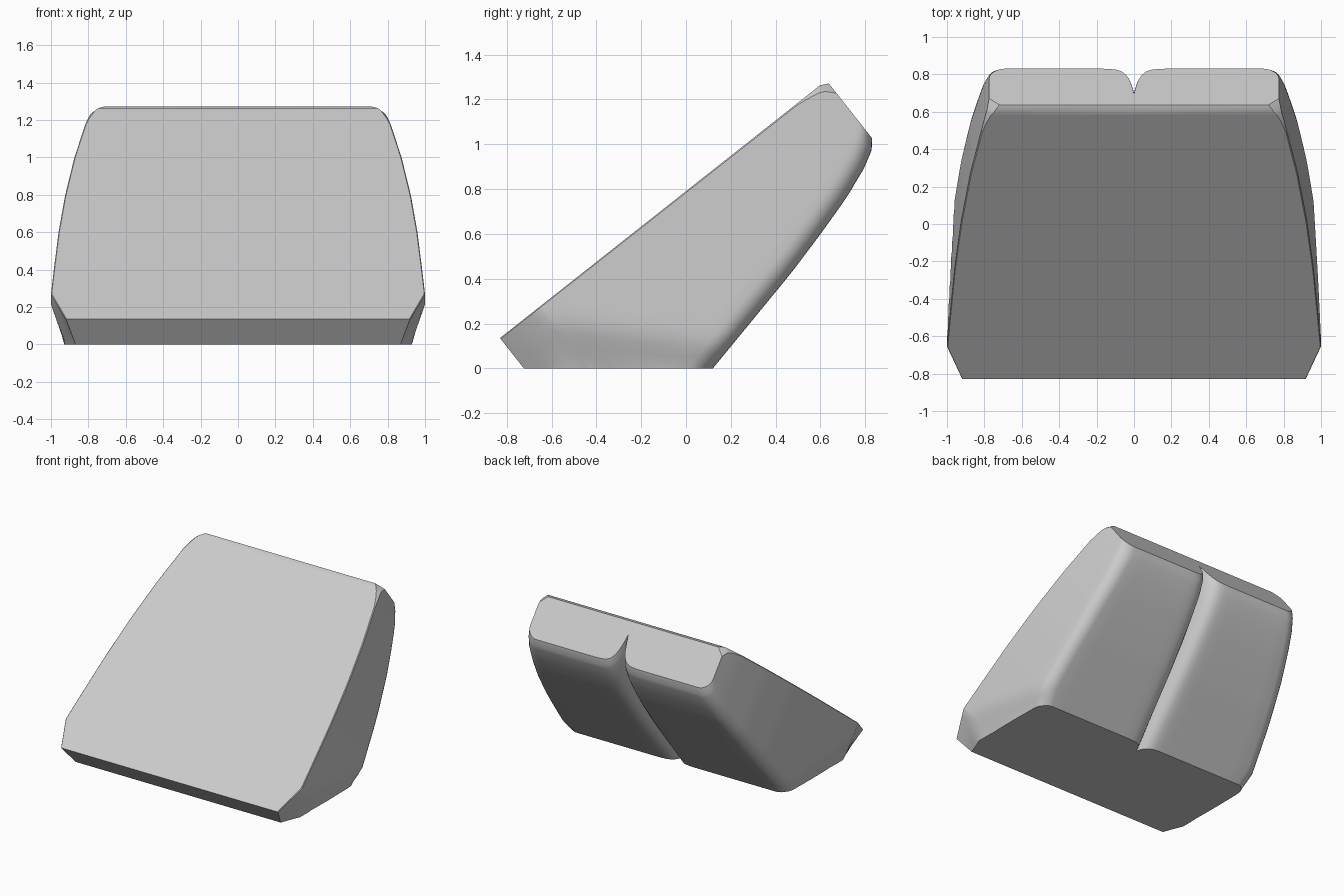
import bpy
import bmesh
import math
from mathutils import Vector

default_cube = bpy.data.objects.get("Cube")
if default_cube:
    bpy.data.objects.remove(default_cube, do_unlink=True)

# Cushion frame: "along" runs up the sloping face, "inward" runs through the thickness
ORIGIN = Vector((0, -0.83, 0.135))
ALONG = Vector((0, 0.785, 0.62))
INWARD = Vector((0, 0.62, -0.785))
LENGTH = 1.855
CHAMFER = 0.22

HALF_WIDTH = [(0, 0.92), (CHAMFER, 1.0), (0.43, 0.985), (0.75, 0.96), (1.07, 0.925),
              (1.4, 0.875), (1.72, 0.81), (LENGTH, 0.775)]
THICKNESS = [(0, 0.84), (0.66, 0.695), (0.94, 0.634), (1.2, 0.577), (1.41, 0.522),
             (1.6, 0.467), (1.75, 0.41), (1.82, 0.37), (LENGTH, 0.33)]
GROOVE = [(0, 0.08), (0.66, 0.08), (1.4, 0.13), (1.75, 0.18), (LENGTH, 0.22)]
CORNER_CLIP = [(0, 0.004), (1.7, 0.006), (1.8, 0.025), (LENGTH, 0.055)]
FRONT_INSET = [(0, 0), (1.82, 0), (LENGTH, 0.018)]


def sample(table, s):
    """Linear interpolation in a small table."""
    for (a, va), (b, vb) in zip(table, table[1:]):
        if s <= b:
            return va + (vb - va) * (s - a) / (b - a)
    return table[-1][1]


def half_section(s):
    """Outline of one half, from the front centre round to the groove bottom."""
    width, back = sample(HALF_WIDTH, s), sample(THICKNESS, s)
    clip, front = sample(CORNER_CLIP, s), sample(FRONT_INSET, s)
    radius = 0.09
    pts = [(0, front), (width - clip, front)]
    # side wall
    top, low = front + clip, back - radius
    pts += [(width, top + (low - top) * i / 10) for i in range(11)]
    # rounded rear corner
    for i in range(1, 7):
        a = math.pi / 2 * i / 6
        pts.append((width - radius + radius * math.cos(a), low + radius * math.sin(a)))
    # rear face sinking into the central groove
    inner = width - radius
    for i in range(15, -1, -1):
        x = inner * (i / 16) ** 2
        pts.append((x, back - sample(GROOVE, s) * math.exp(-x / 0.03)))
    # sides lean in near the floor and at the front lip
    shaped = []
    for x, w in pts:
        z = max(0, (ORIGIN + ALONG * s + INWARD * w).z)
        lean = min(1, (0.925 + 0.35 * z) / width)
        lip = 1 - 0.33 * min(w, 0.2) * max(0, 1 - s / CHAMFER)
        shaped.append((x * min(lean, lip), w))
    return shaped


def build_cushion():
    bm = bmesh.new()
    stations = sorted({LENGTH * i / 32 for i in range(33)} | {CHAMFER, 1.82})
    rings = []
    for s in stations:
        half = half_section(s)
        outline = half + [(-x, w) for x, w in reversed(half[1:-1])]
        rings.append([bm.verts.new(ORIGIN + ALONG * s + INWARD * w + Vector((x, 0, 0)))
                      for x, w in outline])
    count = len(rings[0])
    for lower, upper in zip(rings, rings[1:]):
        for i in range(count):
            j = (i + 1) % count
            bm.faces.new((lower[i], lower[j], upper[j], upper[i]))
    bm.faces.new(rings[0])
    bm.faces.new(rings[-1])
    bmesh.ops.recalc_face_normals(bm, faces=bm.faces[:])

    # flat base at floor level
    cut = bmesh.ops.bisect_plane(bm, geom=bm.verts[:] + bm.edges[:] + bm.faces[:], dist=1e-5,
                                 plane_co=(0, 0, 0), plane_no=(0, 0, 1), clear_inner=True)
    rim = [e for e in cut["geom_cut"] if isinstance(e, bmesh.types.BMEdge)]
    bmesh.ops.edgenet_fill(bm, edges=rim)
    bmesh.ops.recalc_face_normals(bm, faces=bm.faces[:])

    mesh = bpy.data.meshes.new("wedge_cushion")
    bm.to_mesh(mesh)
    bm.free()
    obj = bpy.data.objects.new("wedge_cushion", mesh)
    bpy.context.collection.objects.link(obj)
    return obj


cushion = build_cushion()

# Single grey fabric colour
grey = bpy.data.materials.new("light_grey")
grey.use_nodes = True
colour = (0.6, 0.6, 0.6, 1)
grey.diffuse_color = colour
grey.node_tree.nodes["Principled BSDF"].inputs["Base Color"].default_value = colour
cushion.data.materials.append(grey)

bpy.ops.object.select_all(action='DESELECT')
cushion.select_set(True)
bpy.context.view_layer.objects.active = cushion
bpy.ops.object.shade_smooth_by_angle(angle=math.radians(32))
